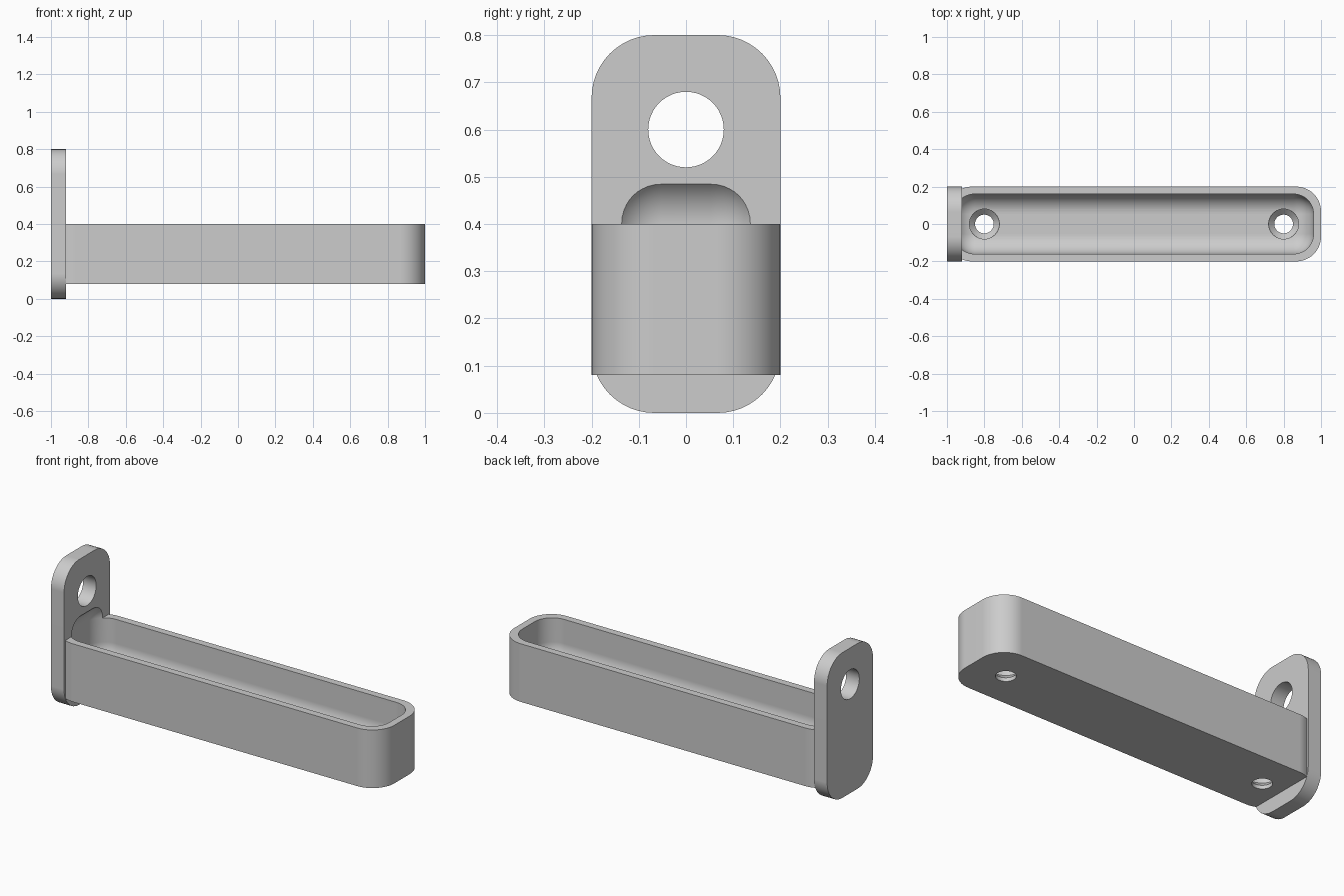
import bpy, bmesh, math
from mathutils import Vector, Matrix

if "Cube" in bpy.data.objects:
    bpy.data.objects.remove(bpy.data.objects["Cube"], do_unlink=True)

grey = bpy.data.materials.new("light_grey")
grey.use_nodes = True
GREY = (0.604, 0.604, 0.604, 1)
grey.diffuse_color = GREY
grey.node_tree.nodes["Principled BSDF"].inputs["Base Color"].default_value = GREY


def make_object(name, bm):
    bmesh.ops.recalc_face_normals(bm, faces=bm.faces)
    mesh = bpy.data.meshes.new(name)
    bm.to_mesh(mesh)
    bm.free()
    mesh.materials.append(grey)
    obj = bpy.data.objects.new(name, mesh)
    bpy.context.collection.objects.link(obj)
    return obj


def rounded_box(name, low, high, radius, axis=None):
    """Box with rounded edges: those along one axis, or all of them."""
    low, high = Vector(low), Vector(high)
    bm = bmesh.new()
    bmesh.ops.create_cube(bm, size=1)
    for v in bm.verts:
        v.co = (low + high) / 2 + v.co * (high - low)
    edges = [e for e in bm.edges if axis is None
             or abs((e.verts[0].co - e.verts[1].co).normalized()[axis]) > 0.9]
    bmesh.ops.bevel(bm, geom=edges, offset=radius, segments=12,
                    profile=0.5, affect='EDGES')
    return make_object(name, bm)


def lathe(name, profile, matrix):
    """Solid turned about z from (radius, height) pairs, then placed."""
    bm = bmesh.new()
    count = 48
    rings = [[bm.verts.new((r * math.cos(math.tau * i / count),
                            r * math.sin(math.tau * i / count), z))
              for i in range(count)] for r, z in profile]
    for a, b in zip(rings, rings[1:]):
        for i in range(count):
            j = (i + 1) % count
            bm.faces.new((a[i], a[j], b[j], b[i]))
    bm.faces.new(rings[0])
    bm.faces.new(rings[-1])
    bm.transform(matrix)
    return make_object(name, bm)


def combine(target, other, operation):
    other.hide_render = True
    mod = target.modifiers.new(operation.lower(), 'BOOLEAN')
    mod.operation, mod.solver, mod.object = operation, 'EXACT', other
    bpy.context.view_layer.objects.active = target
    bpy.ops.object.modifier_apply(modifier=mod.name)
    bpy.data.objects.remove(other, do_unlink=True)


# Tray body joined to the upright end plate
bracket = rounded_box("tray_with_end_plate", (-1, -0.2, 0.08), (1, 0.2, 0.4), 0.133, axis=2)
plate = rounded_box("end_plate", (-1, -0.2, 0), (-0.92, 0.2, 0.8), 0.133, axis=0)
combine(bracket, plate, 'UNION')

# Rounded hollow, which also bites into the plate
hollow = rounded_box("hollow_cutter", (-0.96, -0.16, 0.16), (0.96, 0.16, 0.508), 0.107)
combine(bracket, hollow, 'DIFFERENCE')

# Hanging hole through the plate
place = Matrix.Translation((-0.96, 0, 0.6)) @ Matrix.Rotation(math.pi / 2, 4, 'Y')
combine(bracket, lathe("plate_hole_cutter", [(0.08, -0.15), (0.08, 0.15)], place), 'DIFFERENCE')

# Countersunk screw holes in the floor
COUNTERSINK = [(0.05, 0.05), (0.05, 0.1), (0.08, 0.13), (0.08, 0.2)]
for x in (-0.8, 0.8):
    cutter = lathe("screw_hole_cutter", COUNTERSINK, Matrix.Translation((x, 0, 0)))
    combine(bracket, cutter, 'DIFFERENCE')

# Smooth curves with crisp edges and clean flats
bpy.ops.object.select_all(action='DESELECT')
bracket.select_set(True)
bpy.context.view_layer.objects.active = bracket
bpy.ops.object.shade_smooth_by_angle(angle=math.radians(30))
bracket.modifiers.new("clean_flats", 'WEIGHTED_NORMAL').keep_sharp = True
